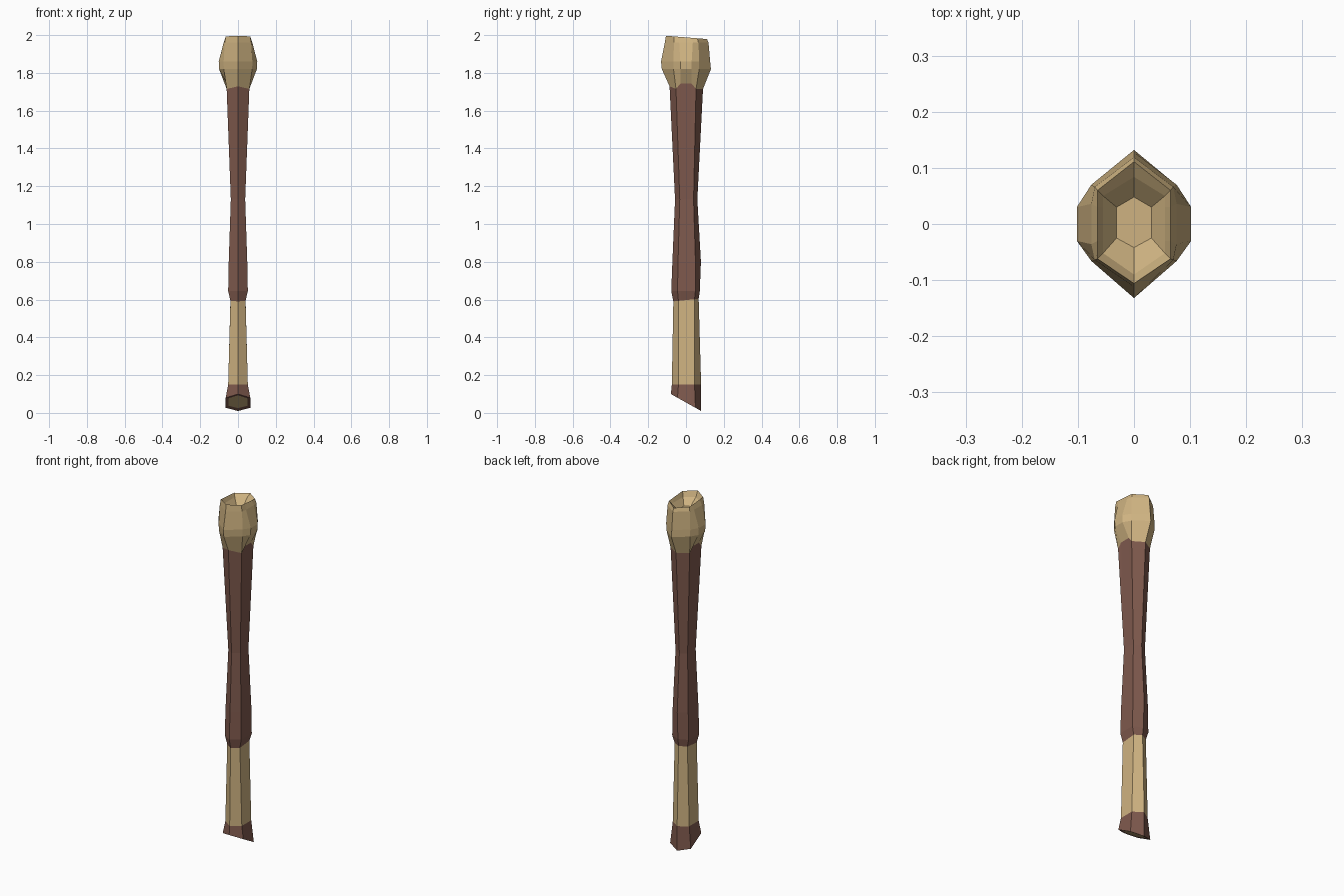
import bpy
import bmesh

if "Cube" in bpy.data.objects:
    bpy.data.objects.remove(bpy.data.objects["Cube"], do_unlink=True)


def material(name, colour):
    mat = bpy.data.materials.new(name)
    mat.use_nodes = True
    mat.diffuse_color = (*colour, 1)
    bsdf = mat.node_tree.nodes["Principled BSDF"]
    bsdf.inputs["Base Color"].default_value = (*colour, 1)
    bsdf.inputs["Roughness"].default_value = 0.9
    return mat


TAN = material("tan wood", (0.62, 0.45, 0.22))
BROWN = material("brown bark", (0.21, 0.10, 0.074))


def ring(z, side, front, back, y_front, y_back, cheek=None, y_cheek=0.03, tilt=0, lift=0):
    """Six-sided section, pointed front and back, with a cheek strip on each side."""
    cheek = side if cheek is None else cheek
    half = [(side, y_front, 0), (cheek, -y_cheek, lift),
            (cheek, y_cheek, lift), (side, y_back, 0)]
    pts = [(0, front, lift / 2)] + half + [(0, back, 0)]
    pts += [(-x, y, up) for x, y, up in reversed(half)]
    return [(x, y, z + tilt * y + up) for x, y, up in pts]


def loft(name, rings, mat, cap_start=False, cap_end=False):
    bm = bmesh.new()
    loops = [[bm.verts.new(p) for p in r] for r in rings]
    for low, high in zip(loops, loops[1:]):
        n = len(low)
        for i in range(n):
            j = (i + 1) % n
            bm.faces.new((low[i], low[j], high[j], high[i]))
    if cap_start:
        bm.faces.new(list(reversed(loops[0])))
    if cap_end:
        bm.faces.new(loops[-1])
    mesh = bpy.data.meshes.new(name)
    bm.to_mesh(mesh)
    bm.free()
    mesh.materials.append(mat)
    obj = bpy.data.objects.new(name, mesh)
    bpy.context.collection.objects.link(obj)
    return obj


# Sections shared by neighbouring parts
neck = ring(1.715, 0.06, -0.087, 0.09, -0.053, 0.053, lift=0.028)
grip_top = ring(0.597, 0.04, -0.067, 0.067, -0.04, 0.045, tilt=0.1)
grip_end = ring(0.15, 0.052, -0.075, 0.08, -0.04, 0.045)
cut_rim = ring(0.055, 0.065, -0.08, 0.08, -0.045, 0.05, tilt=-0.56)
cut_inner = ring(0.058, 0.05, -0.062, 0.058, -0.034, 0.036, tilt=-0.56)

# Slanted foot with a pale cut face
loft("foot", [cut_inner, cut_rim, grip_end], BROWN)
loft("foot_cut_face", [cut_inner], TAN, cap_start=True)

# Pale grip
loft("grip", [grip_end, grip_top], TAN)

# Long bark shaft, narrow at the waist
loft("shaft", [
    grip_top,
    ring(0.645, 0.052, -0.078, 0.073, -0.045, 0.05),
    ring(0.8, 0.049, -0.072, 0.079, -0.042, 0.05),
    ring(1.13, 0.038, -0.058, 0.06, -0.033, 0.04),
    neck,
], BROWN)

# Swollen head with side cheeks and a hollow top
loft("head", [
    neck,
    ring(1.82, 0.075, -0.128, 0.132, -0.066, 0.07, cheek=0.1),
    ring(1.86, 0.076, -0.132, 0.128, -0.066, 0.07, cheek=0.102),
    ring(1.96, 0.07, -0.112, 0.119, -0.064, 0.066, cheek=0.076, y_cheek=0.036),
    ring(1.988, 0.065, -0.106, 0.111, -0.062, 0.06, tilt=-0.08),
    ring(1.965, 0.055, -0.09, 0.084, -0.052, 0.05),
    ring(1.93, 0.031, -0.042, 0.048, -0.025, 0.03, y_cheek=0.015),
], TAN, cap_end=True)
